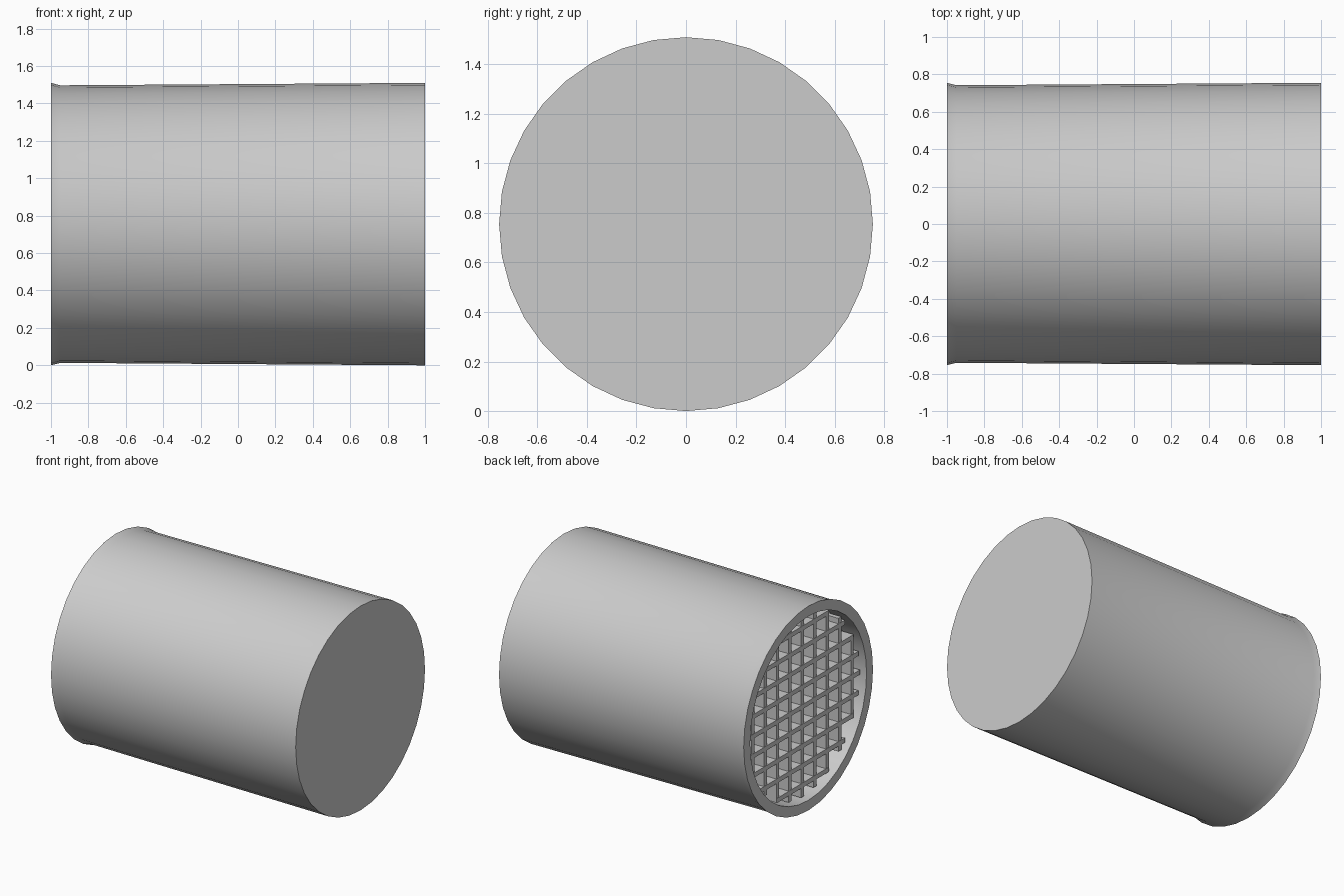
import bpy
import bmesh
from math import sin, cos, tau, sqrt, radians

old = bpy.data.objects.get("Cube")
if old:
    bpy.data.objects.remove(old)

RADIUS, INNER, SIDES = 0.755, 0.68, 36

# Single flat colour
grey = bpy.data.materials.new("plain_grey")
grey.use_nodes = True
grey.diffuse_color = (0.6, 0.6, 0.6, 1)
grey.node_tree.nodes["Principled BSDF"].inputs["Base Color"].default_value = (0.6, 0.6, 0.6, 1)


def finish(bm, name):
    bmesh.ops.recalc_face_normals(bm, faces=bm.faces)
    mesh = bpy.data.meshes.new(name)
    bm.to_mesh(mesh)
    bm.free()
    mesh.materials.append(grey)
    obj = bpy.data.objects.new(name, mesh)
    bpy.context.collection.objects.link(obj)
    obj.location.z = RADIUS
    return obj


# Drum: closed on the left end, hollow socket with a flared rim on the right end
profile = [(1, RADIUS), (-0.95, 0.742), (-1, RADIUS), (-1, INNER), (-0.85, INNER)]
bm = bmesh.new()
rings = [[bm.verts.new((x, r * sin(tau * i / SIDES), r * cos(tau * i / SIDES)))
          for i in range(SIDES)] for x, r in profile]
for a, b in zip(rings, rings[1:]):
    for i in range(SIDES):
        j = (i + 1) % SIDES
        bm.faces.new((a[i], a[j], b[j], b[i]))
bm.faces.new(rings[0])
bm.faces.new(rings[-1])
drum = finish(bm, "drum")
bpy.context.view_layer.objects.active = drum
drum.select_set(True)
bpy.ops.object.shade_smooth_by_angle(angle=radians(30))

# Grating: crossed bars trimmed to the round socket
PITCH, BAR, REACH = 0.145, 0.034, 0.668
FRONT, BACK = -0.955, -0.848
bm = bmesh.new()
for upright in (True, False):
    for k in range(-4, 5):
        offset = k * PITCH
        length = 2 * sqrt(REACH ** 2 - (abs(offset) + BAR / 2) ** 2)
        # Uprights sit a hair behind the level bars so faces never coincide
        front = FRONT + (0.002 if upright else 0)
        size = (BACK - front, BAR, length) if upright else (BACK - front, length, BAR)
        centre = ((front + BACK) / 2, offset if upright else 0, 0 if upright else offset)
        verts = bmesh.ops.create_cube(bm, size=1)["verts"]
        bmesh.ops.scale(bm, vec=size, verts=verts)
        bmesh.ops.translate(bm, vec=centre, verts=verts)
finish(bm, "grating")
